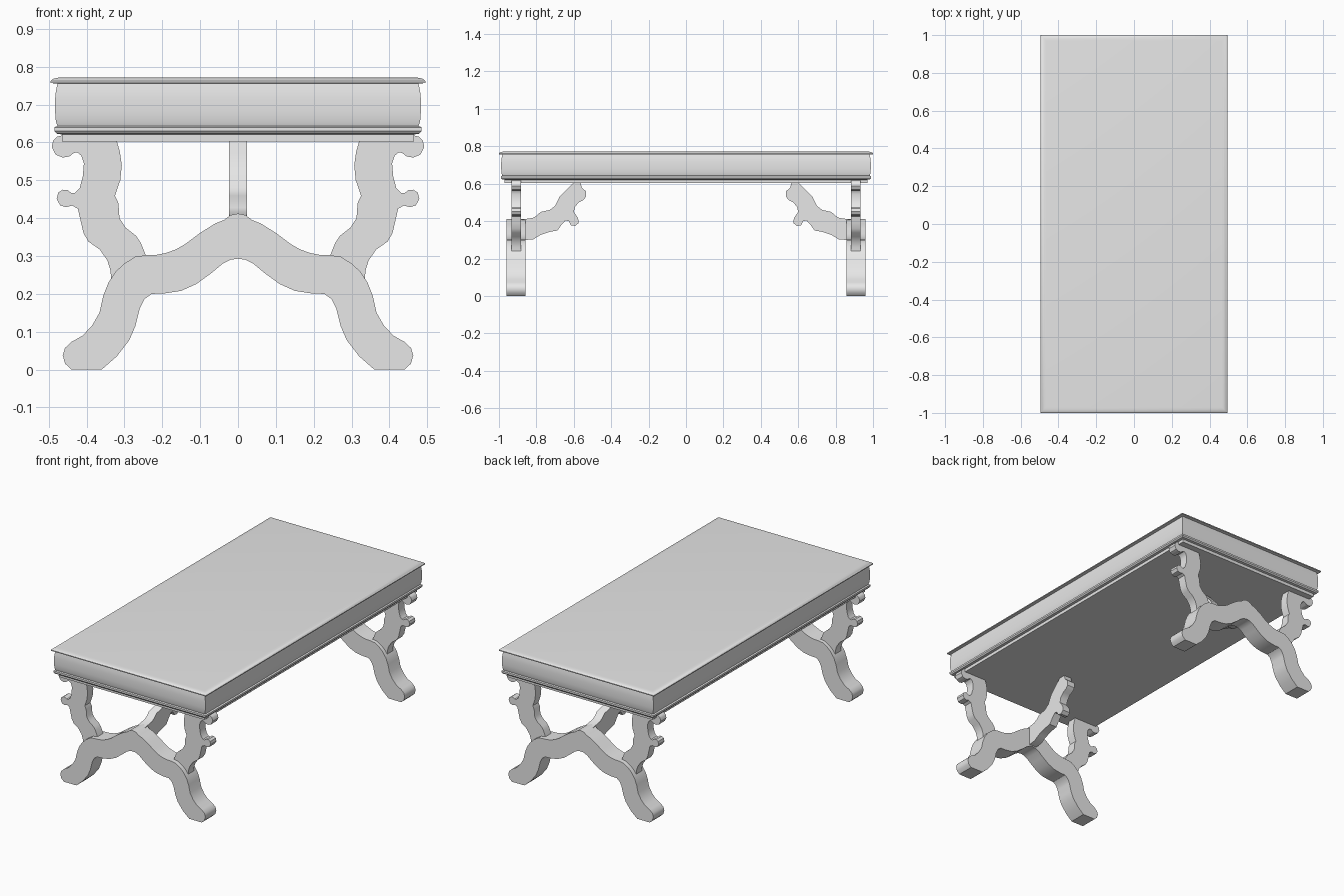
import bpy
import bmesh

wood = bpy.data.materials.new("grey_wood")
wood.diffuse_color = (0.8, 0.8, 0.8, 1)


def finish(name, bm, angle=0.6):
    bmesh.ops.recalc_face_normals(bm, faces=bm.faces)
    mesh = bpy.data.meshes.new(name)
    bm.to_mesh(mesh)
    bm.free()
    mesh.materials.append(wood)
    obj = bpy.data.objects.new(name, mesh)
    bpy.context.collection.objects.link(obj)
    bpy.ops.object.select_all(action='DESELECT')
    obj.select_set(True)
    bpy.context.view_layer.objects.active = obj
    bpy.ops.object.shade_smooth_by_angle(angle=angle)
    return obj


def slab(name, outline, place):
    """Extrude an outline; place(a, b, side) gives the 3D point, side is -1 or 1."""
    bm = bmesh.new()
    ends = [[bm.verts.new(place(a, b, s)) for a, b in outline] for s in (-1, 1)]
    for ring in ends:
        bm.faces.new(ring)
    n = len(outline)
    for i in range(n):
        j = (i + 1) % n
        bm.faces.new((ends[0][i], ends[0][j], ends[1][j], ends[1][i]))
    return finish(name, bm)


# Table top and moulded apron: profile (half width, height) swept round a rectangle
profile = [(0.465, 0.603), (0.465, 0.621), (0.479, 0.623), (0.485, 0.630),
           (0.485, 0.640), (0.477, 0.643), (0.481, 0.655), (0.483, 0.68),
           (0.483, 0.715), (0.481, 0.735), (0.477, 0.755), (0.495, 0.757),
           (0.495, 0.762), (0.488, 0.768), (0.475, 0.771), (0.465, 0.772)]
bm = bmesh.new()
rings = [[bm.verts.new((sx * w, sy * (w + 0.505), z))
          for sx, sy in ((-1, -1), (1, -1), (1, 1), (-1, 1))] for w, z in profile]
bm.faces.new(rings[0])
bm.faces.new(rings[-1])
for lo, hi in zip(rings, rings[1:]):
    for i in range(4):
        j = (i + 1) % 4
        bm.faces.new((lo[i], lo[j], hi[j], hi[i]))
finish("table_top", bm)

# Right half of the arched leg, from crown to foot and back
arch = [(0, 0.412), (0.02, 0.408), (0.037, 0.395), (0.06, 0.386), (0.1, 0.361),
        (0.14, 0.331), (0.165, 0.317), (0.19, 0.308), (0.215, 0.303), (0.245, 0.302),
        (0.272, 0.298), (0.3, 0.28), (0.322, 0.26), (0.342, 0.23), (0.356, 0.195),
        (0.366, 0.15), (0.385, 0.117), (0.41, 0.09), (0.44, 0.073), (0.457, 0.057),
        (0.463, 0.038), (0.457, 0.016), (0.44, 0), (0.36, 0), (0.32, 0.035),
        (0.287, 0.078), (0.271, 0.115), (0.26, 0.16), (0.247, 0.186), (0.228, 0.2),
        (0.195, 0.201), (0.15, 0.208), (0.11, 0.226), (0.07, 0.255), (0.04, 0.28),
        (0.02, 0.29), (0, 0.293)]
arch += [(-x, z) for x, z in arch[-2:0:-1]]

# Scrolled bracket standing on the arch
bracket = [(0.32, 0.615), (0.32, 0.603), (0.312, 0.575), (0.307, 0.54), (0.311, 0.5),
           (0.325, 0.459), (0.316, 0.44), (0.313, 0.4), (0.297, 0.375), (0.27, 0.354),
           (0.257, 0.335), (0.243, 0.301), (0.25, 0.27), (0.32, 0.235), (0.335, 0.24),
           (0.337, 0.262), (0.345, 0.288), (0.365, 0.317), (0.395, 0.338), (0.408, 0.36),
           (0.415, 0.39), (0.423, 0.425), (0.438, 0.433), (0.455, 0.429), (0.47, 0.434),
           (0.479, 0.451), (0.475, 0.467), (0.463, 0.475), (0.45, 0.474), (0.441, 0.467),
           (0.43, 0.467), (0.418, 0.48), (0.41, 0.51), (0.407, 0.545), (0.414, 0.565),
           (0.425, 0.574), (0.434, 0.572), (0.445, 0.563), (0.463, 0.56), (0.482, 0.568),
           (0.492, 0.588), (0.488, 0.605), (0.478, 0.615), (0.462, 0.619)]

# Curved brace from the arch crown to the underside, (distance along y, height)
brace = [(0.88, 0.408), (0.82, 0.417), (0.8, 0.428), (0.777, 0.449), (0.73, 0.459),
         (0.7, 0.481), (0.677, 0.529), (0.635, 0.572), (0.602, 0.605), (0.564, 0.605),
         (0.557, 0.578), (0.535, 0.56), (0.535, 0.53), (0.548, 0.513), (0.571, 0.502),
         (0.594, 0.476), (0.6, 0.449), (0.577, 0.417), (0.574, 0.39), (0.592, 0.374),
         (0.615, 0.378), (0.627, 0.4), (0.644, 0.404), (0.664, 0.382), (0.687, 0.35),
         (0.73, 0.342), (0.78, 0.325), (0.815, 0.303), (0.88, 0.297)]

# Leg frame at each end of the table
for end, e in (("front", -1), ("back", 1)):
    slab(end + "_arched_leg", arch, lambda x, z, s: (x, e * 0.909 + s * 0.05, z))
    for side, m in (("left", -1), ("right", 1)):
        slab(f"{end}_{side}_bracket", bracket,
             lambda x, z, s: (m * x, e * 0.907 + s * 0.026, z))
    slab(end + "_brace", brace, lambda y, z, s: (s * 0.024, e * y, z))
